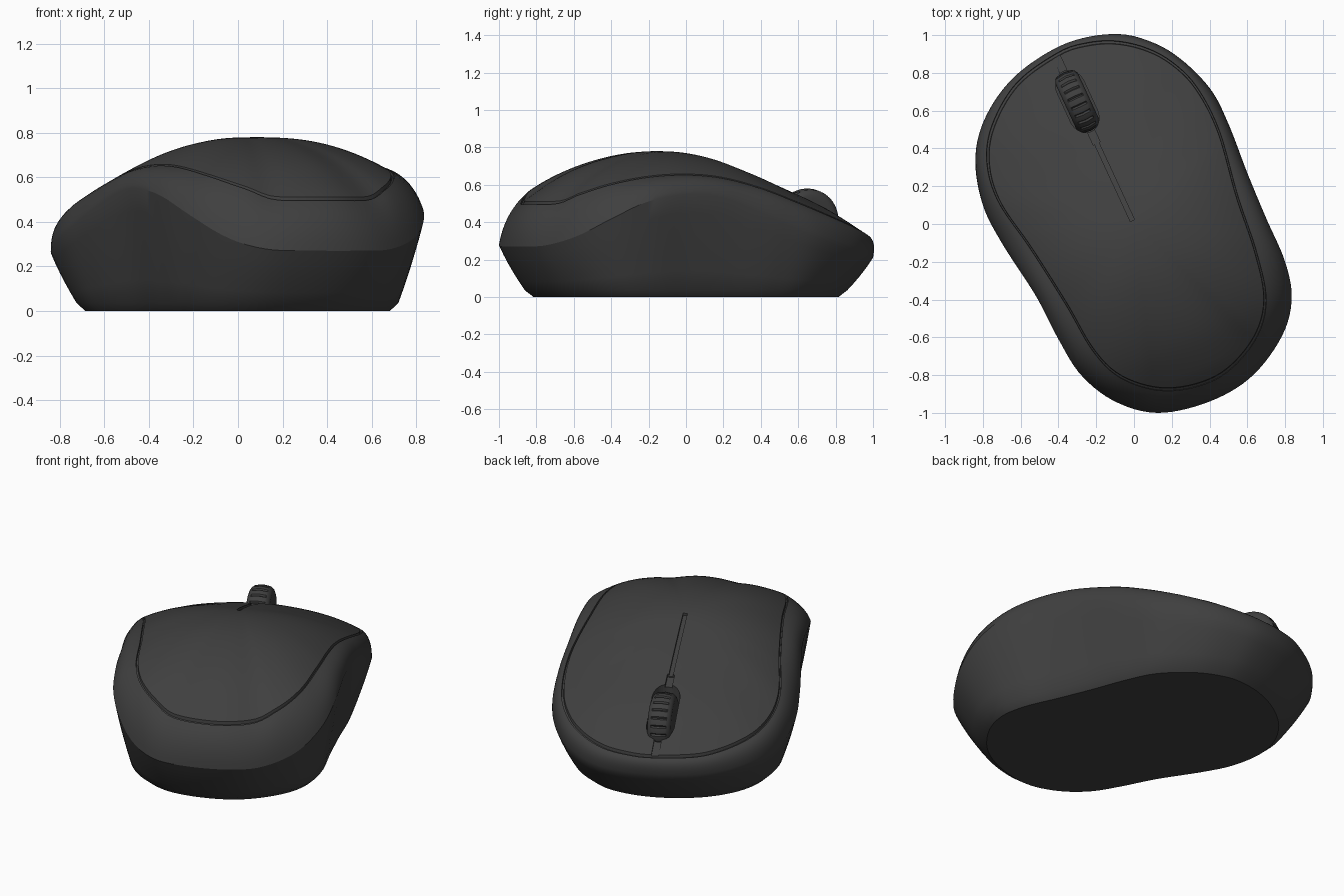
import bpy, bmesh, math
from mathutils import Vector

if "Cube" in bpy.data.objects:
    bpy.data.objects.remove(bpy.data.objects["Cube"])

U, V = Vector((0.907, 0.42, 0)), Vector((-0.42, 0.907, 0))   # mouse's own axes
CEN = Vector((0, 0.02, 0))
N = 160

mat = bpy.data.materials.new("dark_grey")
mat.diffuse_color = (0.05, 0.05, 0.05, 1)
mat.use_nodes = True
mat.node_tree.nodes["Principled BSDF"].inputs["Base Color"].default_value = mat.diffuse_color


def curve_at(pts, x):
    """Smooth height lookup through (x, z) points."""
    x = min(max(x, pts[0][0]), pts[-1][0])
    i = max(k for k in range(len(pts) - 1) if pts[k][0] <= x)

    def slope(k):
        a, b = pts[max(k - 1, 0)], pts[min(k + 1, len(pts) - 1)]
        return (b[1] - a[1]) / (b[0] - a[0])
    (x0, z0), (x1, z1) = pts[i], pts[i + 1]
    h = x1 - x0
    t = (x - x0) / h
    return ((2*t**3 - 3*t*t + 1) * z0 + (t**3 - 2*t*t + t) * h * slope(i)
            + (3*t*t - 2*t**3) * z1 + (t**3 - t*t) * h * slope(i + 1))


def polar_loop(pts):
    """Closed spline through points, resampled at N even angles about CEN."""
    n, dense = len(pts), []
    for i in range(n):
        a, b, c, d = (Vector(pts[(i + k) % n]) for k in (-1, 0, 1, 2))
        for j in range(20):
            t = j / 20
            p = 0.5 * (2*b + (c - a)*t + (2*a - 5*b + 4*c - d)*t*t + (3*b - a - 3*c + d)*t**3)
            q = p - CEN.xy
            dense.append((math.atan2(q.y, q.x) % math.tau, q.length))
    dense.sort()
    dense = [(dense[-1][0] - math.tau, dense[-1][1])] + dense + [(dense[0][0] + math.tau, dense[0][1])]
    out, k = [], 0
    for i in range(N):
        ang = math.tau * i / N
        while dense[k + 1][0] < ang:
            k += 1
        (a0, r0), (a1, r1) = dense[k], dense[k + 1]
        r = r0 + (r1 - r0) * (ang - a0) / max(a1 - a0, 1e-9)
        out.append(CEN + Vector((math.cos(ang), math.sin(ang), 0)) * r)
    return out


def make(name, verts, faces):
    me = bpy.data.meshes.new(name)
    me.from_pydata([tuple(v) for v in verts], [], faces)
    bm = bmesh.new()
    bm.from_mesh(me)
    bmesh.ops.recalc_face_normals(bm, faces=bm.faces)
    bm.to_mesh(me)
    bm.free()
    me.materials.append(mat)
    ob = bpy.data.objects.new(name, me)
    bpy.context.collection.objects.link(ob)
    return ob


def loft(rings):
    """Faces joining equal closed rings."""
    n = len(rings[0])
    verts = [p for r in rings for p in r]
    faces = [(k*n + i, k*n + (i + 1) % n, (k + 1)*n + (i + 1) % n, (k + 1)*n + i)
             for k in range(len(rings) - 1) for i in range(n)]
    return verts, faces


def activate(ob):
    bpy.ops.object.select_all(action='DESELECT')
    ob.select_set(True)
    bpy.context.view_layer.objects.active = ob


# Plan outlines: widest edge and top-shell seam
edge = polar_loop([(-.1, 1), (.05, .975), (.22, .89), (.4, .72), (.5, .53), (.6, .27), (.7, .03), (.8, -.2),
                   (.835, -.4), (.78, -.6), (.62, -.81), (.4, -.94), (.13, -1), (-.1, -.94),
                   (-.28, -.8), (-.4, -.61), (-.52, -.38), (-.7, -.1), (-.8, .1), (-.84, .33),
                   (-.8, .53), (-.68, .72), (-.5, .87), (-.3, .965)])
seam = polar_loop([(-.1, .97), (.06, .935), (.2, .86), (.33, .73), (.45, .5), (.55, .15), (.65, -.15), (.7, -.4),
                   (.65, -.6), (.5, -.78), (.32, -.865), (.12, -.88), (-.08, -.81), (-.22, -.67),
                   (-.36, -.43), (-.55, -.13), (-.72, .12), (-.78, .33), (-.75, .53), (-.62, .75),
                   (-.4, .91), (-.25, .96)])

# Heights along the length of the mouse
EDGE_Z = [(-1.03, .27), (-.97, .275), (-.87, .32), (-.71, .42), (-.52, .51), (-.27, .55), (-.08, .53),
          (.13, .45), (.34, .36), (.59, .28), (.95, .21), (1.03, .205)]
SEAM_Z = [(-.95, .495), (-.87, .50), (-.8, .545), (-.66, .60), (-.46, .64), (-.25, .652), (-.05, .635),
          (.16, .58), (.38, .5), (.65, .405), (.92, .33), (1, .32)]
RIDGE_Z = [(-.95, .495), (-.85, .575), (-.66, .68), (-.44, .75), (-.22, .78), (0, .763), (.22, .69),
           (.44, .605), (.66, .515), (.82, .43), (1, .33)]


def lift(p, z):
    return Vector((p.x, p.y, z))


def scaled(p, s):
    return CEN + (p - CEN) * s


edge3 = [lift(p, curve_at(EDGE_Z, p.dot(V))) for p in edge]
seam3 = [lift(p, curve_at(SEAM_Z, p.dot(V))) for p in seam]

# Body: base, sides, shoulder, seam groove, dome
rings = [[lift(p * .815, 0) for p in edge], [lift(p * .862, .036) for p in edge]]
for t in (.2, .4, .6, .8, 1):
    rings.append([lift(p * (.862 + .138*t + .03*t*(1 - t)), .036 + (e.z - .036)*t)
                  for p, e in zip(edge, edge3)])
for k in range(1, 9):
    t = k / 8
    ring = []
    for e, s in zip(edge3, seam3):
        p = e.lerp(s, t)
        out = Vector((p.x, p.y, 0)).normalized()
        ring.append(p + (out * .018 + Vector((0, 0, .018))) * 4*t*(1 - t))
    rings.append(ring)


def dome(s, dz=0):
    ring = []
    for p, q in zip(seam, seam3):
        r = scaled(p, s)
        z = curve_at(RIDGE_Z, r.dot(V)) + (q.z - curve_at(RIDGE_Z, p.dot(V))) * s**2.4
        ring.append(lift(r, z + dz))
    return ring


rings += [dome(.997, -.016), dome(.984, -.016)]
rings += [dome(.981 * (1 - k / 26)) for k in range(26)]
verts, faces = loft(rings)
last = (len(rings) - 1) * N
verts.append(lift(CEN, curve_at(RIDGE_Z, CEN.dot(V))))
faces += [(last + i, last + (i + 1) % N, len(verts) - 1) for i in range(N)]
faces.append(tuple(range(N))[::-1])
body = make("mouse_body", verts, faces)


# Cutters: button split groove and wheel slot
def groove_cutter(name, v0, v1, width, depth):
    rows = []
    for i in range(25):
        v = v0 + (v1 - v0) * i / 24
        z = curve_at(RIDGE_Z, v)
        rows.append([U*a*width/2 + V*v + Vector((0, 0, z + b))
                     for a, b in ((-1, -depth), (1, -depth), (1, .15), (-1, .15))])
    vs, fs = loft(rows)
    return make(name, vs, fs + [(3, 2, 1, 0), tuple(range(96, 100))])


def slot_cutter(name, v, half_len, half_w):
    ring = []
    for i in range(40):
        a = math.tau * (i + .5) / 40
        ring.append(U*half_w*math.cos(a)
                    + V*(v + half_w*1.2*math.sin(a) + math.copysign(half_len - half_w*1.2, math.sin(a))))
    vs, fs = loft([[lift(p, .3) for p in ring], [lift(p, .95) for p in ring]])
    return make(name, vs, fs + [tuple(range(40))[::-1], tuple(range(40, 80))])


cutters = [groove_cutter("split_cutter", .02, .985, .024, .014),
           groove_cutter("split_wide_cutter", .47, .6, .04, .02),
           groove_cutter("split_front_cutter", .84, .98, .04, .02),
           slot_cutter("slot_cutter", .715, .175, .078)]
for c in cutters:
    activate(body)
    m = body.modifiers.new("cut", 'BOOLEAN')
    m.object, m.operation, m.solver = c, 'DIFFERENCE', 'EXACT'
    bpy.ops.object.modifier_apply(modifier=m.name)
    bpy.data.objects.remove(c)

# Scroll wheel: ribbed barrel
hub = V * .715 + Vector((0, 0, .41))
profile = [(-.066, .11, 0), (-.066, .135, 0), (-.058, .152, 0), (-.044, .163, 0), (-.04, .165, 1),
           (0, .171, 1), (.04, .165, 1), (.044, .163, 0), (.058, .152, 0), (.066, .135, 0), (.066, .11, 0)]
rings = []
for x, r, ribbed in profile:
    ring = []
    for i in range(132):
        a = math.tau * i / 132
        rr = r - ribbed * (.008 if i % 6 == 0 else 0)
        ring.append(hub + U*x + V*rr*math.cos(a) + Vector((0, 0, rr*math.sin(a))))
    rings.append(ring)
vs, fs = loft(rings)
end = len(vs)
wheel = make("scroll_wheel", vs, fs + [tuple(range(132))[::-1], tuple(range(end - 132, end))])

for ob in (body, wheel):
    activate(ob)
    bpy.ops.object.shade_smooth_by_angle(angle=math.radians(30))
